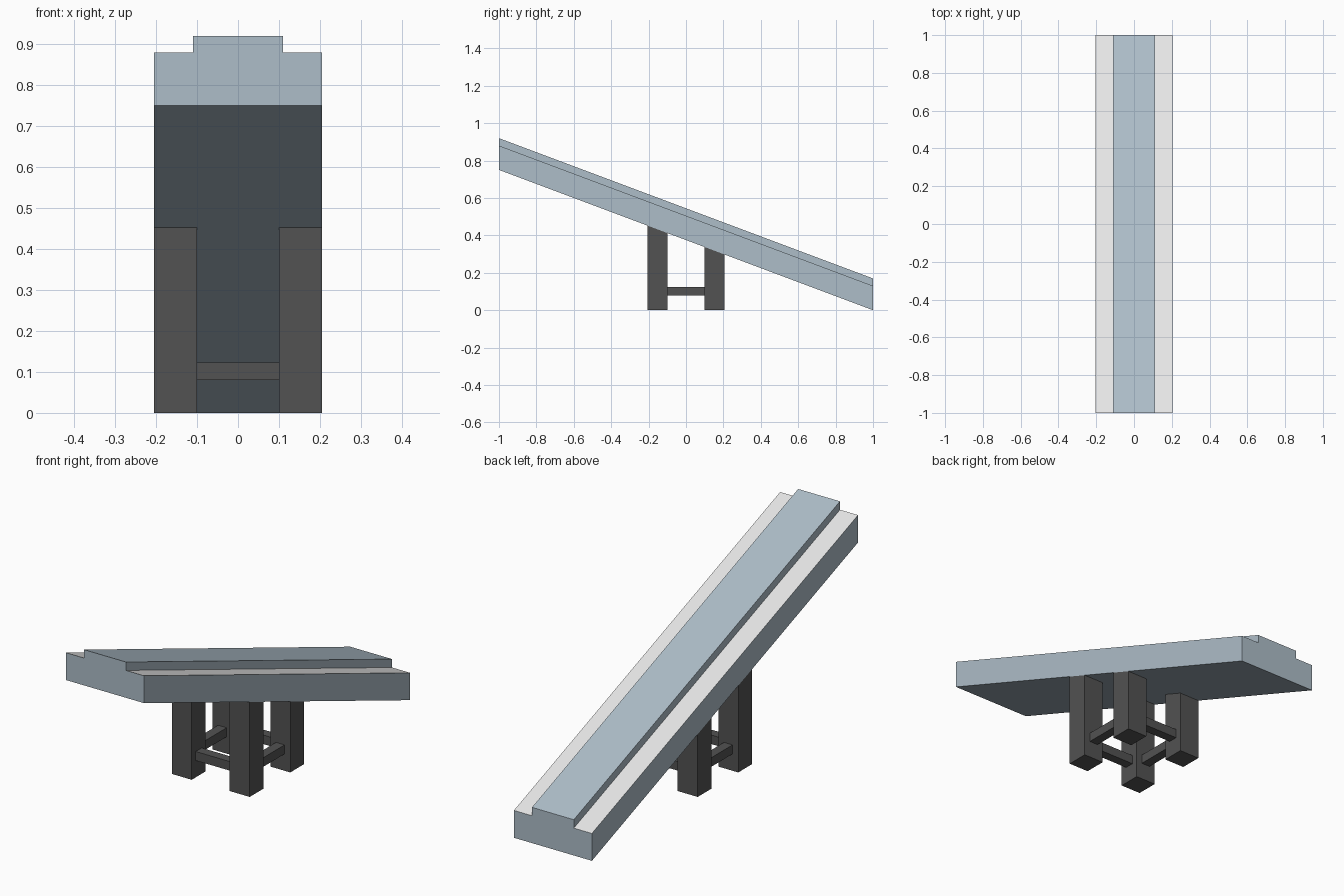
import bpy
import bmesh

cube = bpy.data.objects.get("Cube")
if cube:
    bpy.data.objects.remove(cube)


def material(name, rgb):
    mat = bpy.data.materials.new(name)
    mat.use_nodes = True
    mat.diffuse_color = (*rgb, 1)
    mat.node_tree.nodes["Principled BSDF"].inputs["Base Color"].default_value = (*rgb, 1)
    return mat


BLUE = material("blue grey", (0.42, 0.51, 0.58))
WHITE = material("pale grey", (0.89, 0.89, 0.89))
DARK = material("charcoal", (0.085, 0.085, 0.085))

HALF_WIDTH = 0.205
RIDGE = 0.11
SLOPE = 0.375


def underside(y):
    """Height of the sloping underside of the ramp."""
    return SLOPE * (1 - y)


def finish(name, bm, *mats):
    bmesh.ops.recalc_face_normals(bm, faces=bm.faces)
    mesh = bpy.data.meshes.new(name)
    bm.to_mesh(mesh)
    bm.free()
    for mat in mats:
        mesh.materials.append(mat)
    obj = bpy.data.objects.new(name, mesh)
    bpy.context.collection.objects.link(obj)
    return obj


def box(name, x, y, z, mat, slanted=False):
    bm = bmesh.new()
    bmesh.ops.create_cube(bm, size=1)
    for v in bm.verts:
        top = v.co.z > 0
        v.co.x = x[v.co.x > 0]
        v.co.y = y[v.co.y > 0]
        v.co.z = underside(v.co.y) if slanted and top else z[top]
    return finish(name, bm, mat)


# Ramp: stepped cross-section swept down the slope, ledges in pale grey
half = [(HALF_WIDTH, 0), (HALF_WIDTH, 0.13), (RIDGE, 0.13), (RIDGE, 0.17)]
section = half + [(-x, z) for x, z in reversed(half)]
bm = bmesh.new()
ends = [[bm.verts.new((x, y, underside(y) + z)) for x, z in section] for y in (-1, 1)]
# Each end is a wide slab strip plus the raised ridge strip
for a, b, c, d, e, f, g, h in ends:
    bm.faces.new((a, b, c, f, g, h))
    bm.faces.new((c, d, e, f))
for i in range(len(section)):
    j = (i + 1) % len(section)
    bm.faces.new((ends[0][i], ends[0][j], ends[1][j], ends[1][i]))
bm.normal_update()
bmesh.ops.recalc_face_normals(bm, faces=bm.faces)
for face in bm.faces:
    if face.normal.z > 0.5 and abs(face.calc_center_median().x) > RIDGE:
        face.material_index = 1
finish("ramp", bm, BLUE, WHITE)

# Legs, cut to the slope, and the rails joining them
INNER, MID, RAIL = 0.1, 0.1525, 0.0225
for s, side in ((1, "left"), (-1, "right")):
    span = sorted((s * INNER, s * HALF_WIDTH))
    for t, end in ((-1, "front"), (1, "back")):
        depth = sorted((t * INNER, t * HALF_WIDTH))
        box(f"{end}_{side}_leg", span, depth, (0, 0), DARK, slanted=True)
    box(f"{side}_rail", (s * MID - RAIL, s * MID + RAIL), (-INNER, INNER), (0.08, 0.123), DARK)
for t, end in ((-1, "front"), (1, "back")):
    box(f"{end}_rail", (-INNER, INNER), (t * MID - RAIL, t * MID + RAIL), (0.08, 0.123), DARK)
